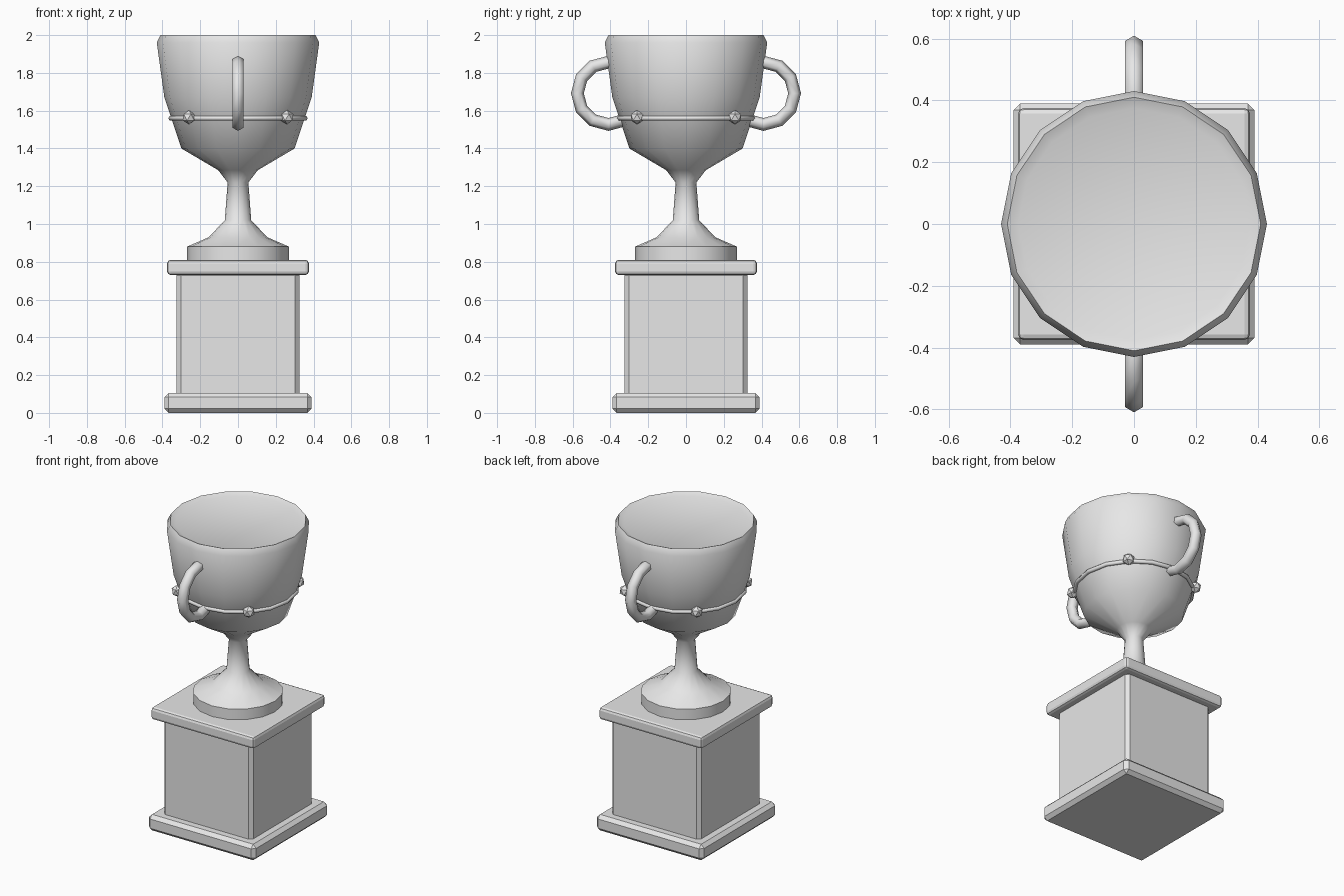
import bpy, bmesh, math
from math import cos, sin, pi, radians

if "Cube" in bpy.data.objects:
    bpy.data.objects.remove(bpy.data.objects["Cube"])

grey = bpy.data.materials.new("plain grey")
grey.diffuse_color = (0.8, 0.8, 0.8, 1)
grey.use_nodes = True
grey.node_tree.nodes["Principled BSDF"].inputs["Base Color"].default_value = grey.diffuse_color


def finish(name, bm, smooth=None):
    bmesh.ops.recalc_face_normals(bm, faces=bm.faces)
    mesh = bpy.data.meshes.new(name)
    bm.to_mesh(mesh)
    bm.free()
    mesh.materials.append(grey)
    ob = bpy.data.objects.new(name, mesh)
    bpy.context.collection.objects.link(ob)
    if smooth:
        bpy.ops.object.select_all(action='DESELECT')
        ob.select_set(True)
        bpy.context.view_layer.objects.active = ob
        bpy.ops.object.shade_smooth_by_angle(angle=radians(smooth))
    return ob


def skin(bm, rings, closed=False):
    """Join rings of points into a surface, capping the ends if it is open."""
    loops = [[bm.verts.new(p) for p in ring] for ring in rings]
    n = len(loops[0])
    pairs = list(zip(loops, loops[1:])) + ([(loops[-1], loops[0])] if closed else [])
    for a, b in pairs:
        for i in range(n):
            j = (i + 1) % n
            bm.faces.new((a[i], a[j], b[j], b[i]))
    if not closed:
        bm.faces.new(loops[0])
        bm.faces.new(loops[-1])


def slab(name, half, z0, z1, bevel, segments=1):
    bm = bmesh.new()
    bmesh.ops.create_cube(bm, size=1)
    for v in bm.verts:
        v.co = (v.co.x * 2 * half, v.co.y * 2 * half, z0 + (v.co.z + 0.5) * (z1 - z0))
    bmesh.ops.bevel(bm, geom=bm.edges[:], offset=bevel, segments=segments,
                    profile=0.5, affect='EDGES')
    return finish(name, bm)


# Square pedestal
slab("pedestal_foot", 0.39, 0.0, 0.105, 0.022)
slab("pedestal_block", 0.325, 0.08, 0.75, 0.022)
slab("pedestal_cap", 0.375, 0.73, 0.81, 0.018, 2)

# Cup, stem and round foot turned from one profile
profile = [(0.27, 0.805), (0.27, 0.88), (0.155, 0.93), (0.07, 1.02), (0.055, 1.22),
           (0.105, 1.285), (0.30, 1.40), (0.39, 1.67), (0.43, 1.96), (0.41, 2.0),
           (0.375, 1.985)]
bm = bmesh.new()
skin(bm, [[(r * cos(i * pi / 8), r * sin(i * pi / 8), z) for i in range(16)]
          for r, z in profile])
cup = finish("cup", bm, 62)

# Thin band around the bowl
bm = bmesh.new()
skin(bm, [[((0.356 + 0.013 * cos(t * pi / 3)) * cos(i * pi / 8),
            (0.356 + 0.013 * cos(t * pi / 3)) * sin(i * pi / 8),
            1.56 + 0.013 * sin(t * pi / 3)) for t in range(6)]
          for i in range(16)], closed=True)
finish("band", bm, 65)

# Faceted studs on the diagonals
for k in range(4):
    a = pi / 4 + k * pi / 2
    bm = bmesh.new()
    bmesh.ops.create_icosphere(bm, subdivisions=1, radius=0.038)
    bmesh.ops.translate(bm, verts=bm.verts, vec=(0.367 * cos(a), 0.367 * sin(a), 1.565))
    finish("stud", bm)

# Curved handles at front and back
for side, name in ((-1, "front_handle"), (1, "back_handle")):
    rings = []
    for k in range(-4, 5):
        a = k * pi / 6
        rings.append([(0.034 * sin(t * pi / 3),
                       side * (0.41 + (0.165 + 0.034 * cos(t * pi / 3)) * cos(a)),
                       1.692 + (0.165 + 0.034 * cos(t * pi / 3)) * sin(a))
                      for t in range(6)])
    bm = bmesh.new()
    skin(bm, rings)
    finish(name, bm, 65)
